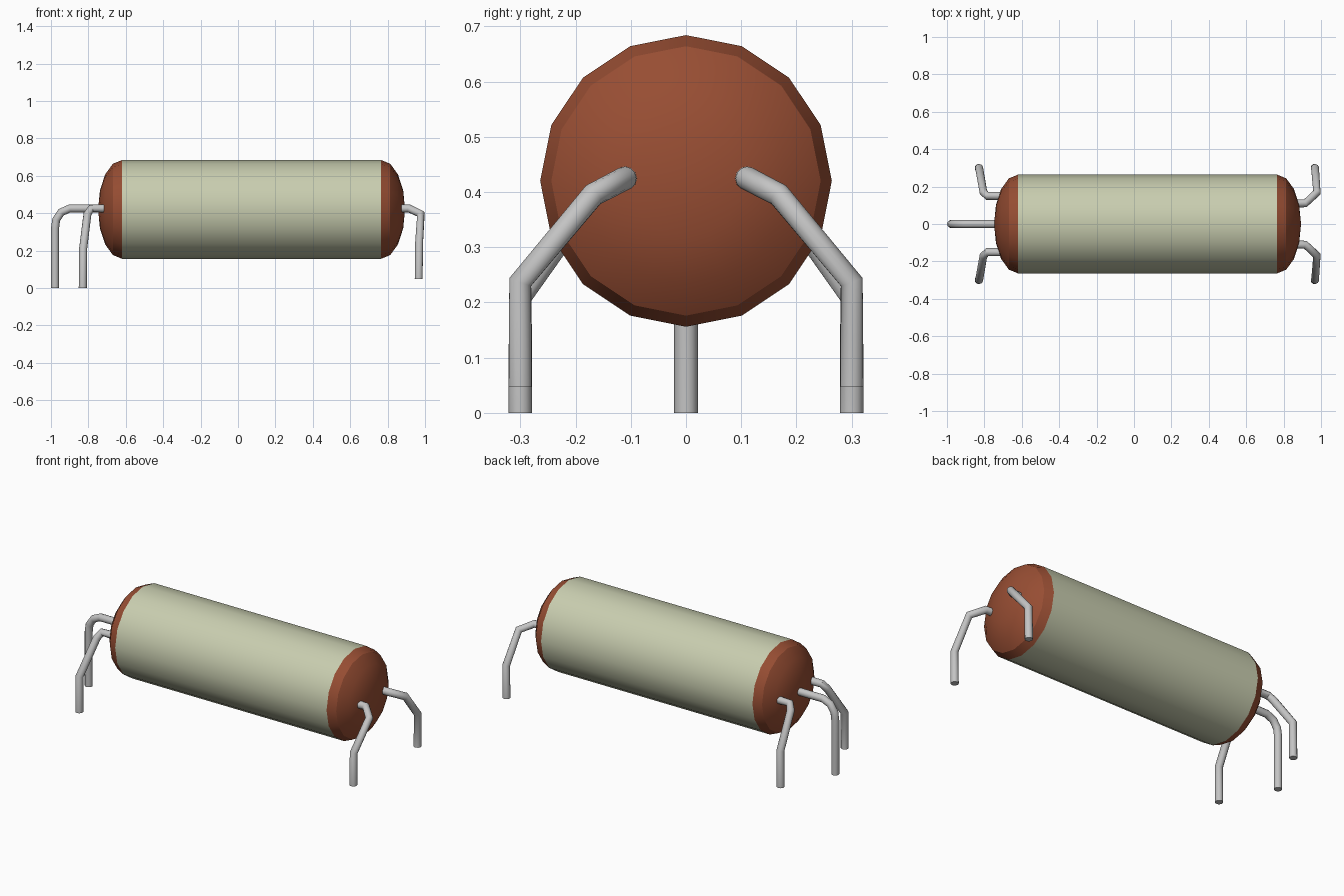
import bpy, bmesh, math

cube = bpy.data.objects.get("Cube")
if cube:
    bpy.data.objects.remove(cube, do_unlink=True)


def material(name, rgb, rough=0.6):
    m = bpy.data.materials.new(name)
    m.use_nodes = True
    m.diffuse_color = (*rgb, 1)
    bsdf = next(n for n in m.node_tree.nodes if n.type == 'BSDF_PRINCIPLED')
    bsdf.inputs["Base Color"].default_value = (*rgb, 1)
    bsdf.inputs["Roughness"].default_value = rough
    return m


CREAM = material("pale green sleeve", (0.58, 0.61, 0.43))
BROWN = material("brown end cap", (0.31, 0.075, 0.033))
GREY = material("grey wire", (0.55, 0.55, 0.55))

SEG, RADIUS, AXIS_Z = 16, 0.264, 0.42
X0, X1, DOME = -0.62, 0.765, 0.128


def smooth(obj, angle=30):
    bpy.ops.object.select_all(action='DESELECT')
    obj.select_set(True)
    bpy.context.view_layer.objects.active = obj
    bpy.ops.object.shade_smooth_by_angle(angle=math.radians(angle))


def lathe(name, profile, mat):
    """Spin (x, radius) points around the body axis; radius 0 closes to a tip."""
    bm = bmesh.new()
    rings = []
    for x, r in profile:
        if r < 1e-4:
            rings.append([bm.verts.new((x, 0, AXIS_Z))] * SEG)
        else:
            rings.append([bm.verts.new((x, r * math.cos(a), AXIS_Z + r * math.sin(a)))
                          for a in (math.tau * i / SEG for i in range(SEG))])
    for ra, rb in zip(rings, rings[1:]):
        for i in range(SEG):
            j = (i + 1) % SEG
            corners = list(dict.fromkeys((ra[i], ra[j], rb[j], rb[i])))
            bm.faces.new(corners)
    bmesh.ops.recalc_face_normals(bm, faces=bm.faces)
    # Open shells: make sure the faces point away from the axis
    for f in bm.faces:
        c = f.calc_center_median()
        c.z -= AXIS_Z
        c.x -= (X0 + X1) / 2
        if f.normal.dot(c) < 0:
            f.normal_flip()
    me = bpy.data.meshes.new(name)
    bm.to_mesh(me)
    bm.free()
    obj = bpy.data.objects.new(name, me)
    bpy.context.collection.objects.link(obj)
    me.materials.append(mat)
    smooth(obj)


# Sleeve and the two flattened domes
lathe("body_sleeve", [(X0, RADIUS), (X1, RADIUS)], CREAM)
steps = [math.radians(22.5 * i) for i in range(5)]
for name, x, side in (("front_end_cap", X1, 1), ("rear_end_cap", X0, -1)):
    lathe(name, [(x + side * DOME * math.sin(a), RADIUS * math.cos(a)) for a in steps], BROWN)


def wire(name, points, radius=0.0215):
    cu = bpy.data.curves.new(name, 'CURVE')
    cu.dimensions = '3D'
    cu.bevel_depth = radius
    cu.bevel_resolution = 4
    cu.use_fill_caps = True
    sp = cu.splines.new('POLY')
    sp.points.add(len(points) - 1)
    for p, co in zip(sp.points, points):
        p.co = (*co, 1)
    obj = bpy.data.objects.new(name, cu)
    bpy.context.collection.objects.link(obj)
    cu.materials.append(GREY)
    bpy.ops.object.select_all(action='DESELECT')
    obj.select_set(True)
    bpy.context.view_layer.objects.active = obj
    bpy.ops.object.convert(target='MESH')
    smooth(bpy.context.object, 50)


# Paired bent wire legs on both ends
for label, s in (("left", 1), ("right", -1)):
    wire("front_leg_" + label, [(0.86, s * 0.11, 0.425), (0.915, s * 0.11, 0.425),
                                (0.978, s * 0.168, 0.395), (0.968, s * 0.30, 0.237),
                                (0.966, s * 0.30, 0.047)])
    wire("rear_leg_" + label, [(-0.71, s * 0.15, 0.425), (-0.785, s * 0.15, 0.425),
                               (-0.805, s * 0.17, 0.395), (-0.828, s * 0.30, 0.21),
                               (-0.83, s * 0.30, 0)])

# Single middle wire leg on the rear end
wire("rear_leg_middle", [(-0.72, 0, 0.425), (-0.90, 0, 0.425), (-0.945, 0, 0.405),
                         (-0.972, 0, 0.365), (-0.978, 0, 0.32), (-0.978, 0, 0)])
